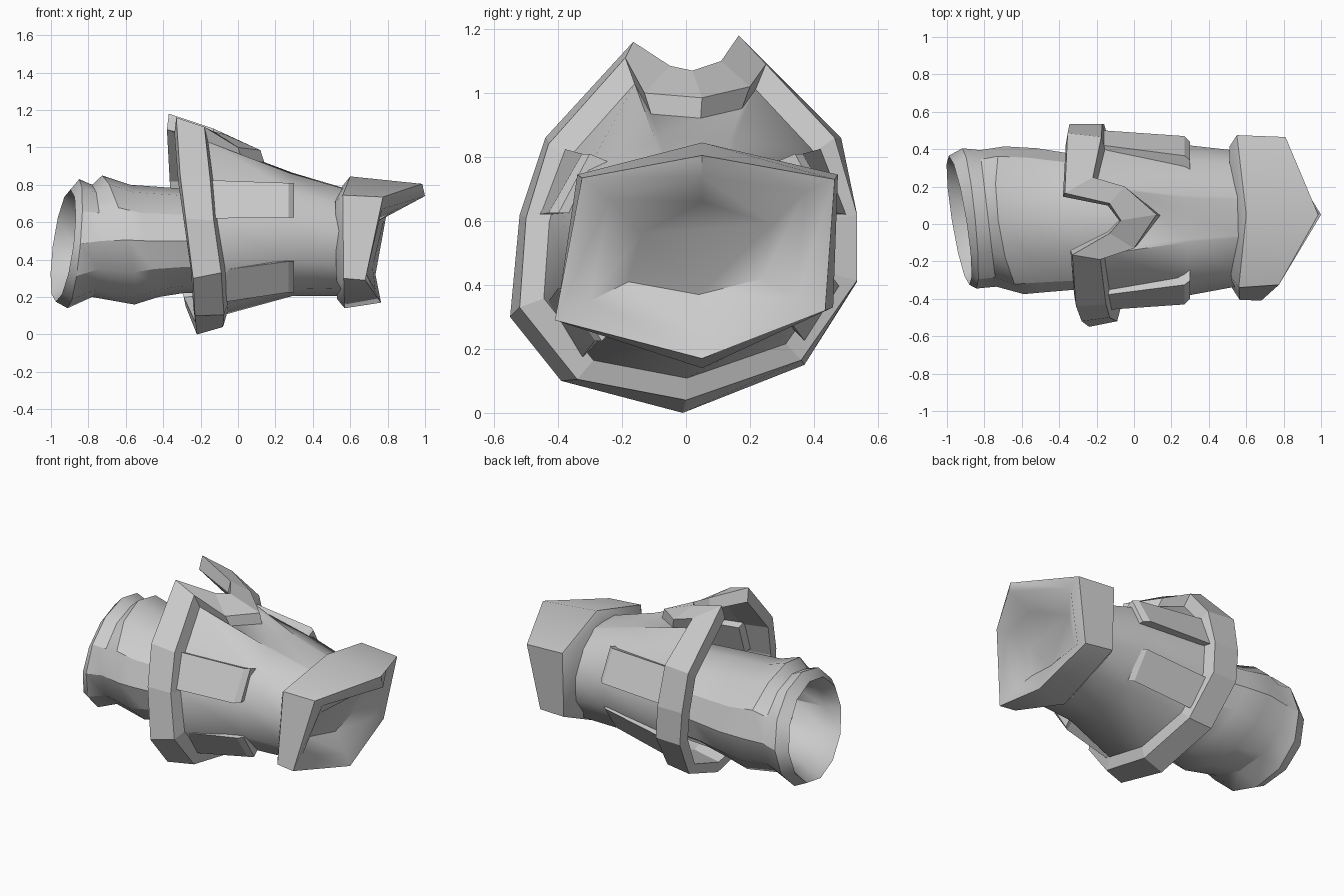
import bpy, bmesh, math

if "Cube" in bpy.data.objects:
    bpy.data.objects.remove(bpy.data.objects["Cube"])

grey = bpy.data.materials.new("armour_grey")
grey.diffuse_color = (0.6, 0.6, 0.6, 1)
grey.use_nodes = True
grey.node_tree.nodes["Principled BSDF"].inputs["Base Color"].default_value = grey.diffuse_color
CY, CZ = 0.02, 0.53  # axis of the middle section


def finish(name, bm, angle):
    bmesh.ops.recalc_face_normals(bm, faces=bm.faces)
    me = bpy.data.meshes.new(name)
    bm.to_mesh(me)
    bm.free()
    me.materials.append(grey)
    ob = bpy.data.objects.new(name, me)
    bpy.context.collection.objects.link(ob)
    bpy.ops.object.select_all(action='DESELECT')
    ob.select_set(True)
    bpy.context.view_layer.objects.active = ob
    if angle:
        bpy.ops.object.shade_smooth_by_angle(angle=math.radians(angle))
    return ob


def loft(name, rings, angle=30, cap_start=False, cap_end=False, wrap=False):
    """Skin a list of equal-length point rings."""
    bm = bmesh.new()
    rows = [[bm.verts.new(p) for p in r] for r in rings]
    n = len(rows[0])
    pairs = list(zip(rows, rows[1:])) + ([(rows[-1], rows[0])] if wrap else [])
    for a, b in pairs:
        for i in range(n):
            j = (i + 1) % n
            bm.faces.new((a[i], a[j], b[j], b[i]))
    if cap_start:
        bm.faces.new(rows[0])
    if cap_end:
        bm.faces.new(rows[-1])
    return finish(name, bm, angle)


def oval(x, cy, cz, ry, rz, ky=0, kz=0, n=12):
    """Tilted oval ring; ky and kz lean its plane."""
    pts = []
    for i in range(n):
        a = 2 * math.pi * i / n
        y, z = ry * math.cos(a), rz * math.sin(a)
        pts.append((x + ky * y + kz * z, cy + y, cz + z))
    return pts


def shrink(ring, f, dx=0, cy=CY, cz=CZ):
    return [(x + dx, cy + (y - cy) * f, cz + (z - cz) * f) for x, y, z in ring]


# Rear sleeve with a recessed mouth
loft("rear_sleeve", [
    oval(-0.62, 0.02, 0.49, 0.25, 0.21),
    oval(-0.84, 0.02, 0.48, 0.29, 0.25, -0.13, 0.10),
    oval(-0.935, 0.02, 0.475, 0.345, 0.30, -0.16, 0.13),
    oval(-0.88, 0.03, 0.485, 0.375, 0.345, -0.10, 0.09),
    oval(-0.78, 0.03, 0.50, 0.365, 0.30, -0.12, 0),
    oval(-0.64, 0.02, 0.505, 0.395, 0.345, -0.13, -0.25),
    oval(-0.50, 0.02, 0.50, 0.385, 0.30, -0.05, -0.25),
    oval(-0.30, 0.01, 0.50, 0.36, 0.28),
    oval(0.10, 0.02, 0.50, 0.33, 0.26)], angle=32, cap_start=True, cap_end=True)

# Collar: outer rear edge and outer front edge, with a V notch on top
rear = [(-.37, .165, 1.18), (-.13, .11, 1.10), (-.07, .02, 1.07), (-.13, -.05, 1.085),
        (-.33, -.165, 1.16), (-.31, -.44, .86), (-.28, -.52, .62), (-.24, -.55, .30),
        (-.23, -.39, .10), (-.22, -.01, 0), (-.28, .37, .15), (-.33, .535, .41),
        (-.345, .535, .62), (-.355, .485, .86)]
front = [(-.22, .25, 1.09), (-.05, .20, 1.02), (.12, .05, .985), (0, -.13, 1.0),
         (-.18, -.19, 1.11), (-.15, -.43, .84), (-.13, -.50, .61), (-.09, -.52, .33),
         (-.075, -.34, .105), (-.08, 0, .04), (-.12, .36, .165), (-.16, .535, .415),
         (-.17, .535, .62), (-.175, .465, .86)]
inner_front = shrink(front, 0.86, 0.02)
loft("collar", [rear, front, inner_front, shrink(rear, 0.87, -0.01)], angle=0, wrap=True)


# Middle shell: runs from the collar's inner edge to the wrist, slightly boxy
def aimed_oval(x, cy, cz, ry, rz, e=2.4):
    out = []
    for _, y, z in front:
        a = math.atan2(z - CZ, y - CY)
        c, s = math.cos(a), math.sin(a)
        k = (abs(c / ry) ** e + abs(s / rz) ** e) ** (-1 / e)
        out.append((x, cy + k * c, cz + k * s))
    return out


loft("middle_shell", [inner_front, aimed_oval(0.29, 0.02, 0.535, 0.405, 0.33),
                      aimed_oval(0.56, 0.03, 0.495, 0.365, 0.29)], angle=60)

# Flared front cuff: six sides with a pointed top and a shallow slanted recess
back_rim = [(.60, .05, .845), (.55, .475, .745), (.55, .46, .33),
            (.57, .05, .14), (.565, -.405, .30), (.56, -.34, .745)]
front_rim = [(.985, .05, .805), (.81, .465, .73), (.735, .435, .32),
             (.765, .05, .17), (.68, -.41, .29), (.775, -.325, .735)]
inner_rim = [(1.0, .05, .74), (.80, .375, .695), (.72, .345, .36),
             (.735, .05, .24), (.67, -.30, .35), (.77, -.24, .67)]
floor = [(.83, .05, .66), (.72, .27, .59), (.66, .24, .42),
         (.665, .04, .37), (.63, -.18, .41), (.68, -.14, .56)]
loft("front_cuff", [shrink(back_rim, 0.86, -0.04, 0.03, 0.49), back_rim, front_rim,
                    inner_rim, floor], angle=50, cap_start=True, cap_end=True)


# Raised side plates, mirrored across the axis; the back lower one sits higher
def plate(name, near, far, side, dz=0):
    def end(x, pts, f=1):
        return [(x, CY + side * y * f, z + dz) for y, z in pts]
    loft(name, [end(-0.16, near), end(0.27, far), end(0.30, far, 0.93)],
         angle=0, cap_start=True, cap_end=True)


for label, side, dz in (("front", -1, 0), ("back", 1, 0.06)):
    plate("upper_plate_" + label, [(.48, .62), (.40, .825), (.33, .80), (.39, .62)],
          [(.45, .625), (.345, .81), (.27, .78), (.35, .625)], side)
    plate("lower_plate_" + label, [(.46, .335), (.355, .16), (.24, .28), (.36, .37)],
          [(.42, .39), (.305, .225), (.22, .30), (.33, .40)], side, dz)
